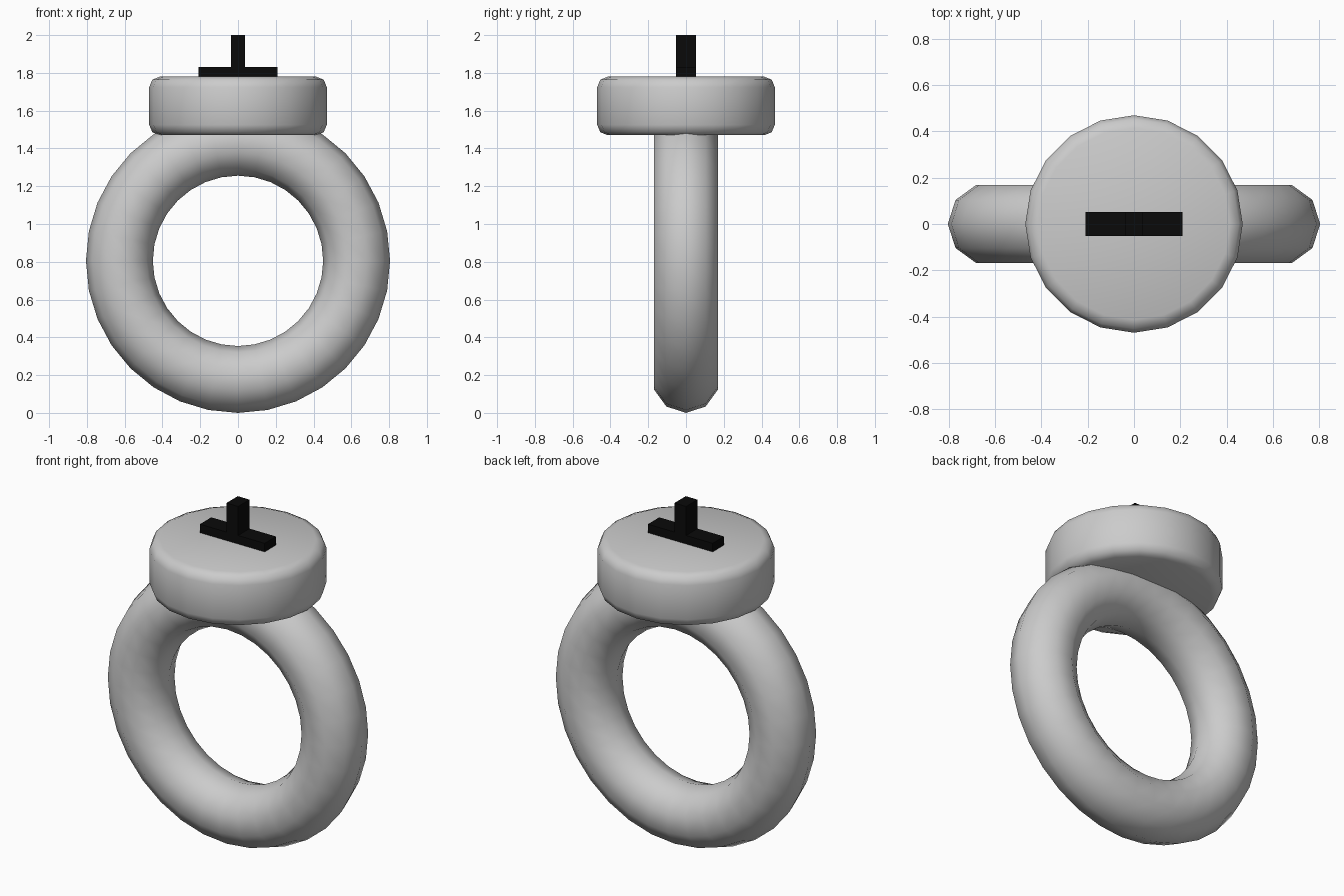
import bpy, math

cube = bpy.data.objects.get("Cube")
if cube:
    bpy.data.objects.remove(cube, do_unlink=True)


def material(name, value):
    m = bpy.data.materials.new(name)
    m.use_nodes = True
    color = (value, value, value, 1)
    m.diffuse_color = color
    m.node_tree.nodes["Principled BSDF"].inputs["Base Color"].default_value = color
    return m


def finish(name, mat):
    ob = bpy.context.object
    ob.name = name
    ob.data.materials.append(mat)
    return ob


def box(name, size, z_bottom, mat):
    bpy.ops.mesh.primitive_cube_add(size=1, location=(0, 0, z_bottom + size[2] / 2))
    ob = finish(name, mat)
    ob.scale = size
    bpy.ops.object.transform_apply(location=False, rotation=False, scale=True)
    return ob


silver = material("light grey metal", 0.6)
black = material("black", 0.003)

# Upright ring band
bpy.ops.mesh.primitive_torus_add(major_segments=32, minor_segments=10,
                                 major_radius=0.628, minor_radius=0.177,
                                 location=(0, 0, 0.805), rotation=(math.pi / 2, 0, 0))
finish("ring_band", silver)
bpy.ops.object.shade_smooth()

# Round head with softened rims
bpy.ops.mesh.primitive_cylinder_add(vertices=20, radius=0.47, depth=0.31,
                                    location=(0, 0, 1.625))
head = finish("round_head", silver)
bevel = head.modifiers.new("rim_bevel", 'BEVEL')
bevel.width = 0.055
bevel.segments = 2
bevel.limit_method = 'ANGLE'
bevel.angle_limit = math.radians(60)
bpy.ops.object.shade_smooth()

# Black crossbar and post on the head
box("crossbar", (0.42, 0.105, 0.06), 1.77, black)
box("post", (0.076, 0.105, 0.23), 1.77, black)
